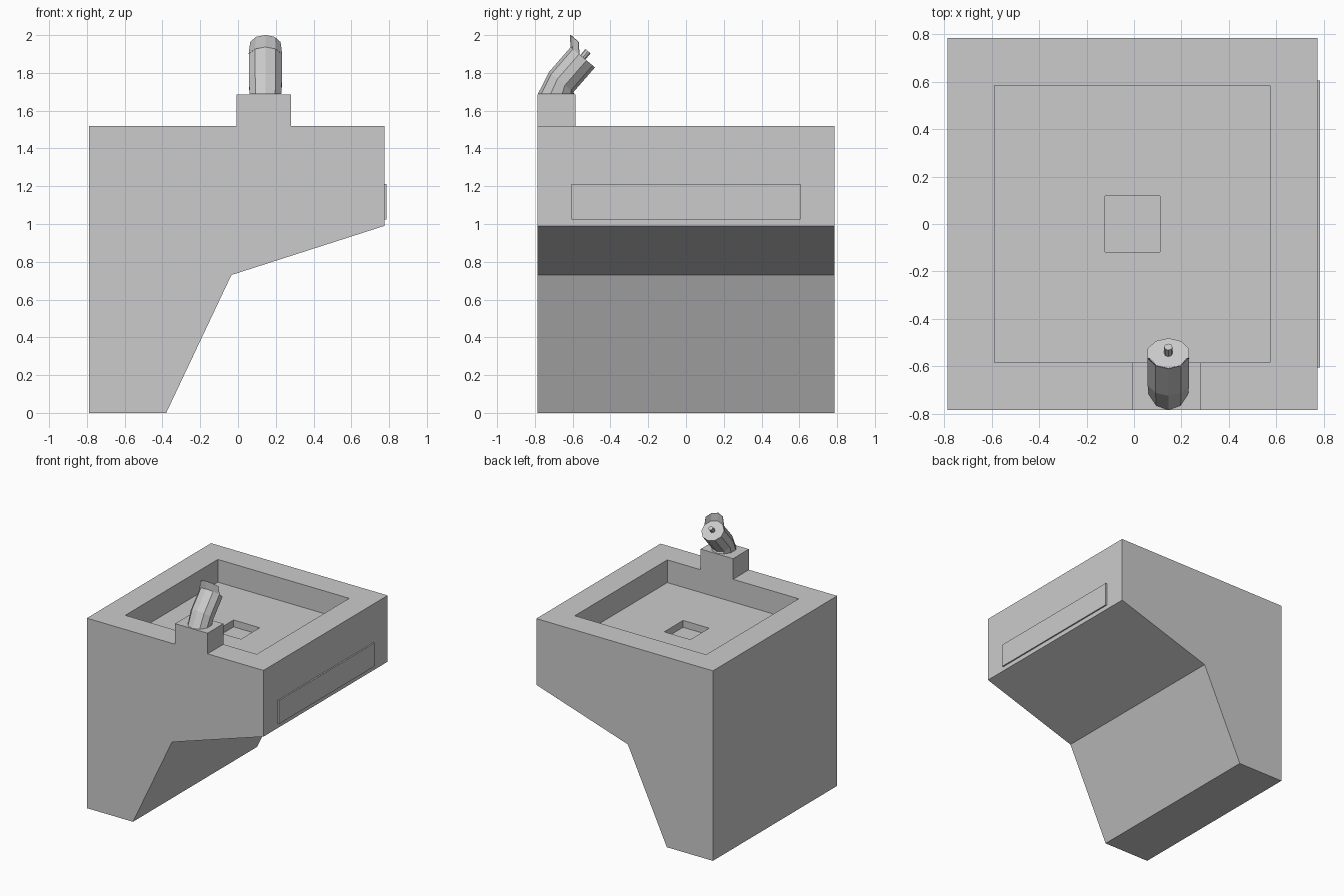
import bpy, bmesh
from math import sin, cos, tau
from mathutils import Vector

if "Cube" in bpy.data.objects:
    bpy.data.objects.remove(bpy.data.objects["Cube"])


def finish(name, bm, normals=True):
    if normals:
        bmesh.ops.recalc_face_normals(bm, faces=bm.faces[:])
    mesh = bpy.data.meshes.new(name)
    bm.to_mesh(mesh)
    bm.free()
    obj = bpy.data.objects.new(name, mesh)
    bpy.context.collection.objects.link(obj)
    return obj


def box(name, lo, hi):
    bm = bmesh.new()
    bmesh.ops.create_cube(bm, size=1)
    for v in bm.verts:
        v.co = [(a + b) / 2 + c * (b - a) for a, b, c in zip(lo, hi, v.co)]
    return finish(name, bm)


def ring(center, back, rx, n):
    """Ellipse of n points; the first lies at center + back, rx is the x radius."""
    c, b = Vector(center), Vector(back)
    return [c + b * cos(tau * i / n) + Vector((rx * sin(tau * i / n), 0, 0)) for i in range(n)]


def loft(name, rings):
    bm = bmesh.new()
    rows = [[bm.verts.new(p) for p in r] for r in rings]
    n = len(rows[0])
    for a, b in zip(rows, rows[1:]):
        for i in range(n):
            j = (i + 1) % n
            bm.faces.new((a[i], a[j], b[j], b[i]))
    bm.faces.new(rows[0])
    bm.faces.new(rows[-1])
    return finish(name, bm)


# Fountain body: side profile extruded along y
profile = [(-0.788, 0), (-0.38, 0), (-0.035, 0.73), (0.775, 0.99), (0.775, 1.52), (-0.788, 1.52)]
bm = bmesh.new()
face = bm.faces.new([bm.verts.new((x, -0.785, z)) for x, z in profile])
ext = bmesh.ops.extrude_face_region(bm, geom=[face])
bmesh.ops.translate(bm, vec=(0, 1.57, 0),
                    verts=[g for g in ext["geom"] if isinstance(g, bmesh.types.BMVert)])
bmesh.ops.recalc_face_normals(bm, faces=bm.faces[:])

# Basin and drain: inset the top face and sink it, twice
top = max(bm.faces, key=lambda f: f.calc_center_median().z)
for inset, depth in ((0.2, 0.182), (0.466, 0.055)):
    bmesh.ops.inset_region(bm, faces=[top], thickness=inset, use_even_offset=True)
    top = bmesh.ops.extrude_discrete_faces(bm, faces=[top])["faces"][0]
    bmesh.ops.translate(bm, vec=(0, 0, -depth), verts=top.verts[:])
finish("fountain_body", bm)

# Push bar on the right side and block under the spout
box("push_bar", (0.765, -0.605, 1.025), (0.786, 0.605, 1.212))
box("spout_block", (-0.007, -0.785, 1.52), (0.28, -0.585, 1.685))

# Spout: flat foot bending into a tilted ten-sided cylinder
X, N, R = 0.145, 10, 0.092
tilt = Vector((0, -0.064, 0.054))
axis = Vector((0, 0.645, 0.764))
tip = Vector((X, -0.546, 1.883))
mouth = ring(tip, tilt, R, N)
loft("spout", [ring((X, -0.687, 1.687), (0, -0.098, 0), 0.088, N),
               ring((X, -0.661, 1.751), tilt, R, N), mouth])

# Mouth guard: thin sheet rising from the back of the spout rim
bm = bmesh.new()
rim = [mouth[i] for i in (-2, -1, 0, 1, 2)]
low = [bm.verts.new(p) for p in rim]
high = [bm.verts.new((X + (p.x - X) * 0.9, p.y - 0.002, p.z + 0.064)) for p in rim]
for i in range(4):
    bm.faces.new((low[i], low[i + 1], high[i + 1], high[i]))
guard = finish("mouth_guard", bm)
solid = guard.modifiers.new("thickness", "SOLIDIFY")
solid.thickness = 0.004
solid.offset = 0

# Water nozzle
loft("nozzle", [ring(tip + axis * d, tilt * 0.215, 0.018, 8) for d in (-0.01, 0.042)])
